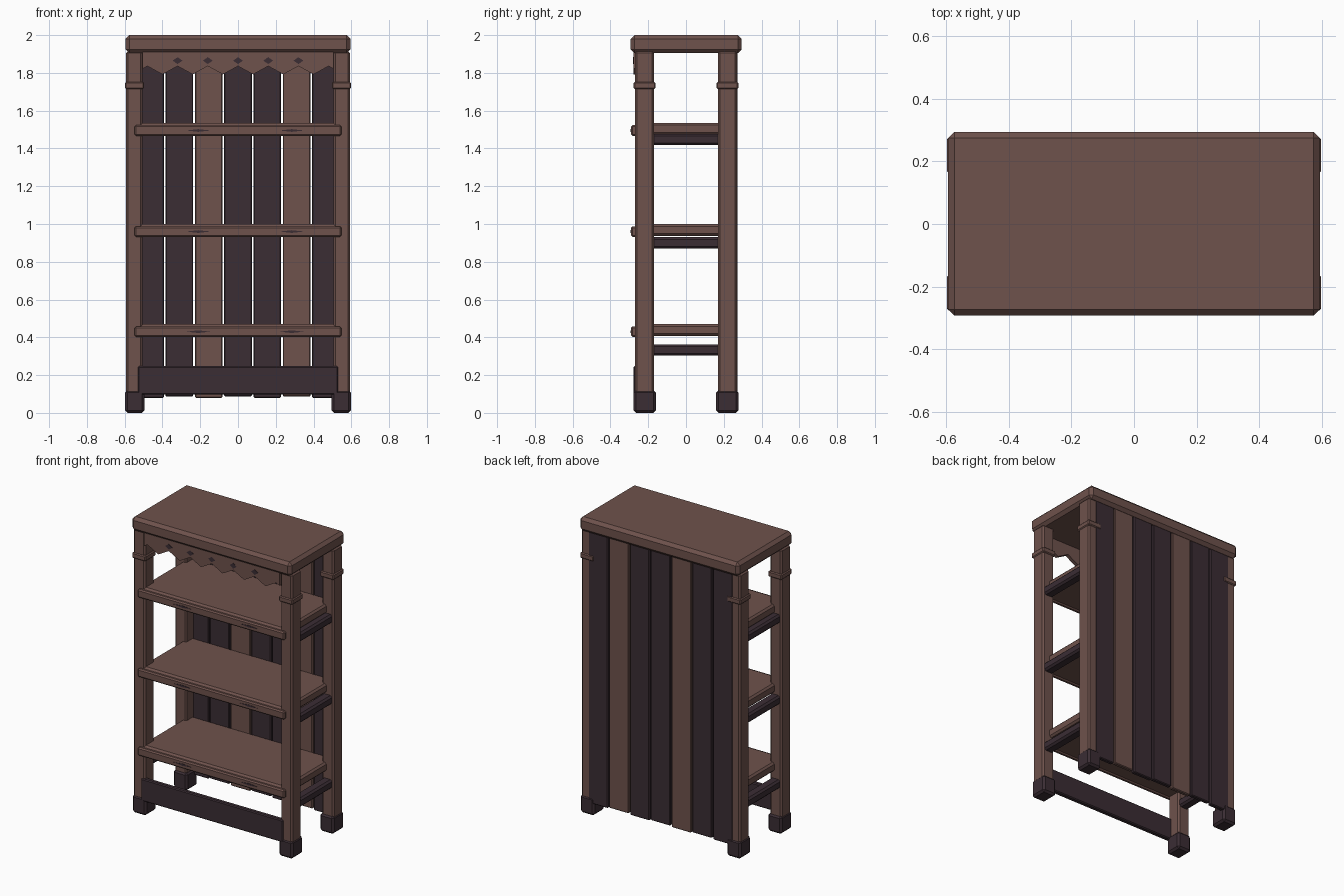
import bpy
import bmesh

cube = bpy.data.objects.get("Cube")
if cube:
    bpy.data.objects.remove(cube, do_unlink=True)


def material(name, color):
    m = bpy.data.materials.new(name)
    m.use_nodes = True
    m.diffuse_color = color
    m.node_tree.nodes["Principled BSDF"].inputs["Base Color"].default_value = color
    return m


BROWN = material("warm brown wood", (0.156, 0.084, 0.072, 1))
DARK = material("dark plum wood", (0.043, 0.026, 0.034, 1))


def finish(name, bm, mat):
    bmesh.ops.recalc_face_normals(bm, faces=bm.faces)
    mesh = bpy.data.meshes.new(name)
    bm.to_mesh(mesh)
    bm.free()
    mesh.materials.append(mat)
    ob = bpy.data.objects.new(name, mesh)
    bpy.context.collection.objects.link(ob)
    return ob


def box(name, x, y, z, mat, chamfer=0.01):
    """Chamfered box from (low, high) ranges on each axis."""
    bm = bmesh.new()
    bmesh.ops.create_cube(bm, size=1)
    for v in bm.verts:
        for i, (low, high) in enumerate((x, y, z)):
            v.co[i] = low if v.co[i] < 0 else high
    if chamfer:
        bmesh.ops.bevel(bm, geom=bm.edges[:], offset=chamfer, segments=1, affect='EDGES')
    return finish(name, bm, mat)


def plate(name, outline, front, back, mat):
    """Flat outline in x and z, extruded along y."""
    bm = bmesh.new()
    face = bm.faces.new([bm.verts.new((px, front, pz)) for px, pz in outline])
    result = bmesh.ops.extrude_face_region(bm, geom=[face])
    for item in result["geom"]:
        if isinstance(item, bmesh.types.BMVert):
            item.co.y = back
    return finish(name, bm, mat)


def diamond(name, cx, cz, rx, rz, front):
    outline = [(cx - rx, cz), (cx, cz - rz), (cx + rx, cz), (cx, cz + rz)]
    plate(name, outline, front, front + 0.005, DARK)


def span(a, b, side):
    return tuple(sorted((a * side, b * side)))


# Top slab
box("top_slab", (-0.595, 0.595), (-0.293, 0.295), (1.905, 2.0), BROWN, 0.02)

# Posts with feet and collars
for sx, side in ((1, "left"), (-1, "right")):
    for sy, end in ((-1, "front"), (1, "back")):
        tag = f"{end}_{side}"
        box(f"{tag}_post", span(0.505, 0.592, sx), span(0.17, 0.27, sy), (0.05, 1.915), BROWN)
        box(f"{tag}_foot", span(0.495, 0.597, sx), span(0.16, 0.277, sy), (0, 0.12), DARK, 0.013)
        box(f"{tag}_collar", span(0.497, 0.598, sx), span(0.162, 0.277, sy), (1.715, 1.752), BROWN, 0.006)

# Shelves with front lips, carved marks and side rails
shelves = (("lower", 0.47, 0.363), ("middle", 1.0, 0.93), ("upper", 1.535, 1.477))
for level, top, rail_top in shelves:
    box(f"{level}_shelf", (-0.54, 0.54), (-0.27, 0.25), (top - 0.063, top), BROWN, 0.012)
    box(f"{level}_shelf_lip", (-0.547, 0.547), (-0.291, -0.262), (top - 0.068, top - 0.012), BROWN, 0.008)
    for cx in (-0.21, 0.285):
        diamond(f"{level}_lip_mark", cx, top - 0.04, 0.065, 0.007, -0.293)
    for sx, side in ((1, "left"), (-1, "right")):
        box(f"{level}_{side}_rail", span(0.512, 0.582, sx), (-0.2, 0.2),
            (rail_top - 0.06, rail_top), DARK, 0.012)

# Back boards
PITCH = 0.155
for i, mat in enumerate((DARK, DARK, BROWN, DARK, DARK, BROWN, DARK)):
    cx = (i - 3) * PITCH
    box(f"back_board_{i + 1}", (cx - 0.073, cx + 0.073), (0.245, 0.273),
        (0.08 + 0.006 * (i % 2), 1.91), mat, 0.005)

# Front skirt
box("front_skirt", (-0.53, 0.53), (-0.278, -0.245), (0.097, 0.247), DARK, 0.006)

# Toothed valance with diamond ornaments
LOW, HIGH = 1.792, 1.836
zigzag = [(0.08 * k, LOW if k % 2 else HIGH) for k in range(-6, 7)]
outline = [(-0.505, 1.91), (-0.505, 1.822)] + zigzag + [(0.505, 1.822), (0.505, 1.91)]
plate("valance", outline, -0.279, -0.255, BROWN)
for k in range(-2, 3):
    diamond("valance_diamond", 0.16 * k, 1.865, 0.026, 0.018, -0.281)
